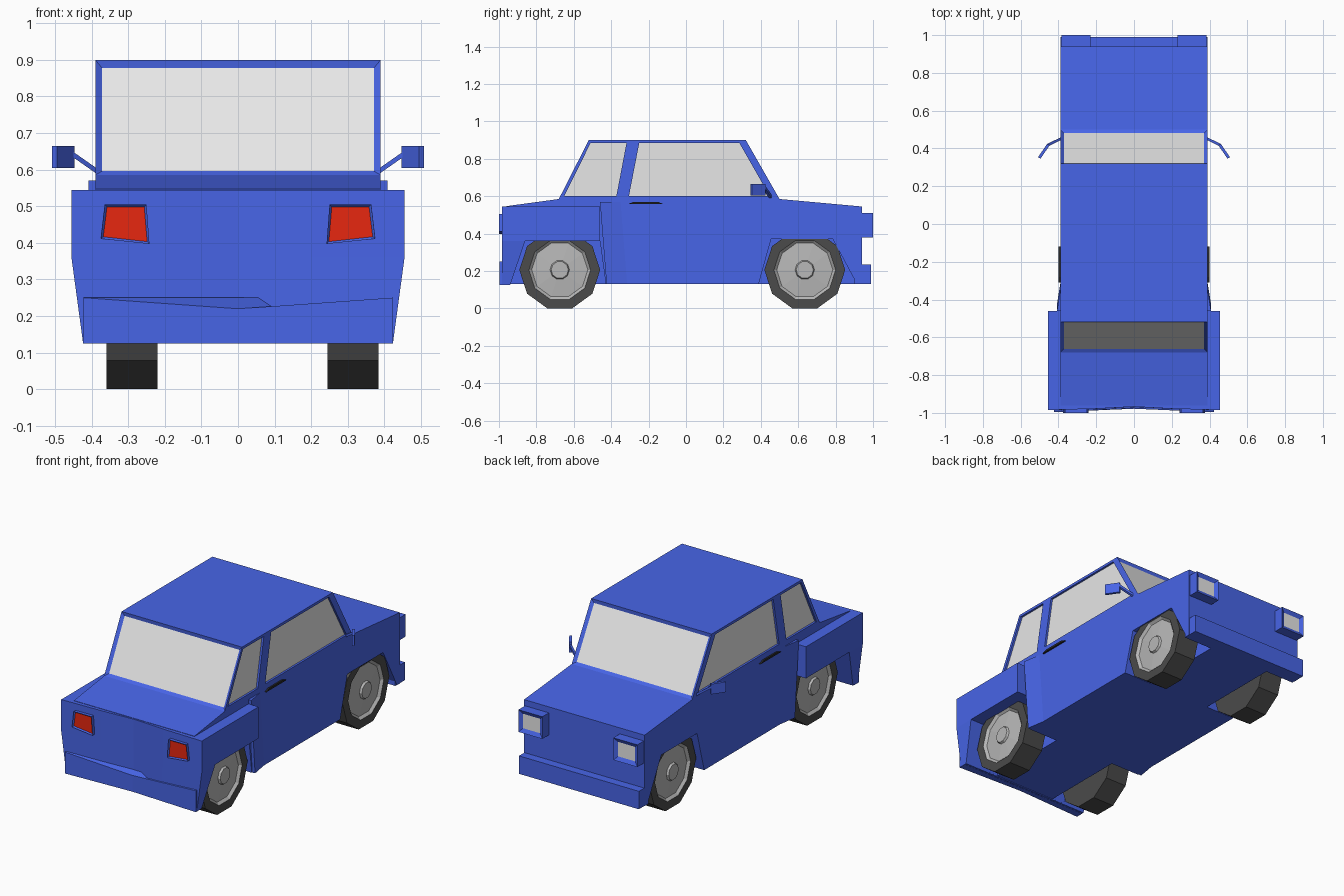
import bpy, bmesh, math
from mathutils import Vector

if "Cube" in bpy.data.objects:
    bpy.data.objects.remove(bpy.data.objects["Cube"])


def material(name, rgb):
    m = bpy.data.materials.new(name)
    m.diffuse_color = (*rgb, 1)
    m.use_nodes = True
    m.node_tree.nodes["Principled BSDF"].inputs["Base Color"].default_value = m.diffuse_color
    return m


BLUE = material("blue paint", (0.064, 0.13, 0.8))
GLASS = material("pale glass", (0.8, 0.8, 0.8))
TYRE = material("dark rubber", (0.07, 0.07, 0.07))
RIM = material("grey metal", (0.48, 0.48, 0.48))
RED = material("red lamp", (0.8, 0.02, 0.005))
TRIM = material("black trim", (0.02, 0.02, 0.02))

PLACE = {"x": lambda t, a, b: (t, a, b),
         "y": lambda t, a, b: (a, t, b),
         "z": lambda t, a, b: (a, b, t)}


def add_prism(bm, pts, axis, lo, hi):
    """Extrude a 2D outline along an axis between lo and hi."""
    rings = [[bm.verts.new(PLACE[axis](t, *p)) for p in pts] for t in (lo, hi)]
    n = len(pts)
    bm.faces.new(rings[0])
    bm.faces.new(rings[1])
    for i in range(n):
        j = (i + 1) % n
        bm.faces.new((rings[0][i], rings[0][j], rings[1][j], rings[1][i]))


def finish(bm, name, *mats):
    bmesh.ops.recalc_face_normals(bm, faces=bm.faces)
    me = bpy.data.meshes.new(name)
    bm.to_mesh(me)
    bm.free()
    for m in mats:
        me.materials.append(m)
    ob = bpy.data.objects.new(name, me)
    bpy.context.collection.objects.link(ob)
    return ob


def prism(name, pts, axis, lo, hi, mat=BLUE, edit=None, lamp=None):
    """lamp = (facing y, inset, depth, material) sinks a lens in one end."""
    bm = bmesh.new()
    add_prism(bm, pts, axis, lo, hi)
    for v in bm.verts:
        if edit:
            edit(v.co)
    mats = [mat]
    if lamp:
        bmesh.ops.recalc_face_normals(bm, faces=bm.faces)
        f = [f for f in bm.faces if f.normal.y * lamp[0] > 0.9]
        bmesh.ops.inset_individual(bm, faces=f, thickness=lamp[1], depth=-lamp[2])
        f[0].material_index = 1
        mats.append(lamp[3])
    return finish(bm, name, *mats)


# Main body and cabin, side outline
outline = [(0.94, 0.13), (0.94, 0.545), (0.5, 0.585), (0.32, 0.9), (-0.52, 0.9),
           (-0.68, 0.585), (-0.96, 0.547), (-0.96, 0.13)]
body = prism("body", outline, "x", -0.39, 0.39)

# Wheel arches and side window recesses
front_arch = [(0.38, 0.1), (0.455, 0.37), (0.785, 0.37), (0.93, 0.1)]
rear_arch = [(-0.425, 0.1), (-0.46, 0.36), (-0.86, 0.36), (-0.95, 0.1)]
rear_window = [(-0.65, 0.602), (-0.51, 0.885), (-0.318, 0.885), (-0.372, 0.602)]
front_window = [(-0.305, 0.602), (-0.25, 0.885), (0.285, 0.885), (0.447, 0.602)]
bm = bmesh.new()
for s in (-1, 1):
    for pts, depth in ((front_arch, 0.2), (rear_arch, 0.2),
                       (rear_window, 0.378), (front_window, 0.378)):
        add_prism(bm, pts, "x", s * depth, s * 0.6)
cutter = finish(bm, "cutter", BLUE)
cutter.hide_render = True
mod = body.modifiers.new("cut", "BOOLEAN")
mod.operation = "DIFFERENCE"
mod.solver = "EXACT"
mod.object = cutter
bpy.context.view_layer.objects.active = body
bpy.ops.object.modifier_apply(modifier="cut")
bpy.data.objects.remove(cutter)

# Glass: recessed side panes by position, front and rear screens by inset
body.data.materials.clear()
body.data.materials.append(BLUE)
body.data.materials.append(GLASS)
bm = bmesh.new()
bm.from_mesh(body.data)
bm.normal_update()
screens = []
for f in bm.faces:
    c = f.calc_center_median()
    f.material_index = 0
    if c.z > 0.6 and abs(f.normal.x) > 0.9 and abs(c.x) < 0.385:
        f.material_index = 1
    elif c.z > 0.6 and abs(f.normal.y) > 0.7 and f.normal.z > 0.3 and f.calc_area() > 0.1:
        screens.append(f)
bmesh.ops.inset_individual(bm, faces=screens, thickness=0.026, depth=-0.012)
for f in screens:
    f.material_index = 1
bm.to_mesh(body.data)
bm.free()


# Tail panel, slightly hollow in the middle, narrowing downwards
def tuck(co):
    if co.z < 0.36:
        co.x *= 1 - 0.07 * (0.36 - co.z) / 0.235


tail = [(-0.455, -0.94), (-0.455, -0.985), (-0.2, -0.978), (0, -0.967),
        (0.2, -0.978), (0.455, -0.985), (0.455, -0.94)]
prism("tail_panel_upper", tail, "z", 0.36, 0.545)
prism("tail_panel_lower", tail, "z", 0.126, 0.36, edit=tuck)


# Bumpers
def dip(co):
    if co.z > 0.2:
        co.z = 0.22 + 0.03 * abs(co.x) / 0.42


prism("rear_bumper", [(-0.424, -0.95), (-0.424, -0.996), (0, -0.978),
                      (0.424, -0.996), (0.424, -0.95)], "z", 0.125, 0.24, edit=dip)
prism("front_bumper", [(-0.388, 0.9), (0.388, 0.9), (0.388, 0.99), (-0.388, 0.99)],
      "z", 0.13, 0.235)


# Wheel: lathed ten-sided tyre with dished rim and hub
def wheel(name, x, y, s):
    w, n = 0.0725, 10
    rings = [(-w, 0.216), (w - 0.006, 0.216), (w - 0.006, 0.165), (w - 0.02, 0.15),
             (w - 0.012, 0.052), (w, 0.046)]
    bm = bmesh.new()
    loops = [[bm.verts.new((x + s * px, y + r * math.cos(2 * math.pi * i / n),
                            0.206 + r * math.sin(2 * math.pi * i / n)))
              for i in range(n)] for px, r in rings]
    bm.faces.new(loops[0])
    bm.faces.new(loops[-1]).material_index = 1
    for k in range(len(loops) - 1):
        for i in range(n):
            j = (i + 1) % n
            f = bm.faces.new((loops[k][i], loops[k][j], loops[k + 1][j], loops[k + 1][i]))
            f.material_index = int(k >= 2)
    finish(bm, name, TYRE, RIM)


for s, side in ((-1, "left"), (1, "right")):
    def flip(pts):
        return [(s * a, b) for a, b in pts]

    wheel("rear_wheel_" + side, 0.0125 + s * 0.305, -0.675, s)
    wheel("front_wheel_" + side, 0.0125 + s * 0.305, 0.635, s)

    # Wide rear fender over the wheel, and the piece behind the wheel
    prism("rear_fender_" + side, [(-0.975, 0.545), (-0.46, 0.545), (-0.46, 0.36),
                                  (-0.975, 0.36)], "x", s * 0.3, s * 0.455)
    prism("fender_tail_" + side, [(-0.975, 0.36), (-0.86, 0.36), (-0.94, 0.126),
                                  (-0.975, 0.126)], "x", s * 0.3, s * 0.455, edit=tuck)
    prism("fender_wedge_" + side, flip([(0.38, -0.46), (0.408, -0.46), (0.39, -0.35),
                                        (0.38, -0.35)]), "z", 0.13, 0.57,
          edit=lambda co: setattr(co, "y", co.y + 0.035 if co.z < 0.2 else co.y))

    # Lamps
    prism("tail_lamp_" + side, flip([(0.25, 0.505), (0.364, 0.505), (0.375, 0.411),
                                     (0.242, 0.397)]), "y", -0.95, -1.0,
          lamp=(-1, 0.009, 0.008, RED))
    prism("headlamp_" + side, flip([(0.23, 0.38), (0.385, 0.38), (0.385, 0.51),
                                    (0.23, 0.51)]), "y", 0.92, 1.0,
          lamp=(1, 0.032, 0.012, GLASS))

    # Door handle
    prism("door_handle_" + side, [(-0.31, 0.558), (-0.12, 0.558), (-0.15, 0.57),
                                  (-0.28, 0.57)], "x", s * 0.385, s * 0.4, TRIM)

    # Side mirror with rising arm
    prism("mirror_arm_" + side, flip([(0.385, 0.46), (0.46, 0.424), (0.455, 0.41),
                                      (0.385, 0.446)]), "z", 0.588, 0.603,
          edit=lambda co: setattr(co, "z", co.z + 0.7 * (abs(co.x) - 0.385)))
    prism("mirror_head_" + side, flip([(0.447, 0.416), (0.46, 0.424), (0.508, 0.354),
                                       (0.495, 0.346)]), "z", 0.605, 0.665)
